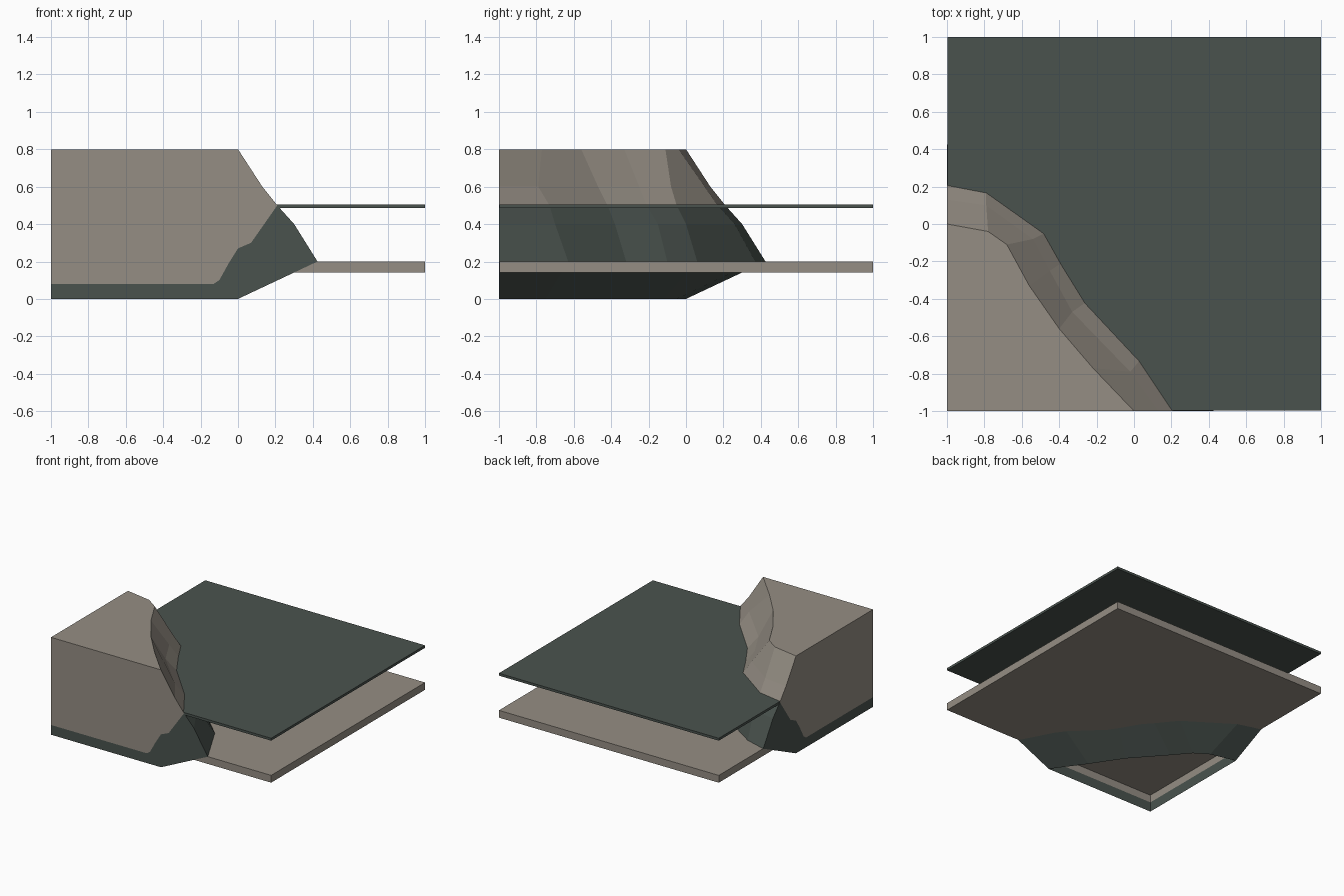
import bpy
import bmesh
from mathutils import Vector

default_cube = bpy.data.objects.get("Cube")
if default_cube:
    bpy.data.objects.remove(default_cube, do_unlink=True)


def make_material(name, rgb):
    material = bpy.data.materials.new(name)
    material.use_nodes = True
    color = (*rgb, 1.0)
    material.diffuse_color = color
    material.node_tree.nodes["Principled BSDF"].inputs["Base Color"].default_value = color
    return material


sand = make_material("sand", (0.30, 0.27, 0.23))
water_green = make_material("water green", (0.068, 0.086, 0.076))
SAND, WET = 0, 1


def finish_object(name, bm, materials):
    mesh = bpy.data.meshes.new(name)
    bm.to_mesh(mesh)
    bm.free()
    for material in materials:
        mesh.materials.append(material)
    obj = bpy.data.objects.new(name, mesh)
    bpy.context.collection.objects.link(obj)
    return obj


def make_sheet(name, bottom, top, material):
    """Square sheet, kept a hair inside the two bank walls."""
    low, high = -0.998, 1.0
    bm = bmesh.new()
    bmesh.ops.create_cube(bm, size=1.0)
    side, middle = high - low, (low + high) / 2
    bmesh.ops.scale(bm, vec=(side, side, top - bottom), verts=bm.verts)
    bmesh.ops.translate(bm, vec=(middle, middle, (top + bottom) / 2), verts=bm.verts)
    return finish_object(name, bm, [material])


# River bed and water surface
make_sheet("river_bed", 0.14, 0.20, sand)
make_sheet("water_surface", 0.485, 0.505, water_green)

# Contours of the bank, from the crest down to the foot
contours = [
    (0.8, [(-1, 0), (-.78, -.04), (-.68, -.11), (-.56, -.33),
           (-.40, -.56), (-.22, -.77), (0, -1)]),
    (0.6, [(-1, .13), (-.79, .10), (-.54, -.08), (-.45, -.25),
           (-.33, -.47), (-.02, -.79), (.13, -1)]),
    (0.5, [(-1, .21), (-.79, .17), (-.48, -.05), (-.39, -.21),
           (-.26, -.42), (.03, -.73), (.21, -1)]),
    (0.4, [(-1, .30), (-.80, .26), (-.42, 0), (-.30, -.15),
           (-.18, -.38), (.12, -.70), (.30, -1)]),
    (0.2, [(-1, .425), (-.82, .37), (-.35, .06), (-.22, -.10),
           (-.09, -.32), (.23, -.63), (.425, -1)]),
    (0.0, [(-1, 0), (-.79, -.05), (-.68, -.12), (-.57, -.25),
           (-.34, -.51), (-.18, -.75), (0, -1)]),
]
rings = [[Vector((x, y, z)) for x, y in path] for z, path in contours]

bank = bmesh.new()


def add_face(points, material_index):
    face = bank.faces.new([bank.verts.new(p) for p in points])
    face.material_index = material_index


# Sloping bank, dry above the waterline and wet below it
for upper, lower in zip(rings, rings[1:]):
    wet = WET if upper[0].z <= 0.5 else SAND
    for i in range(len(upper) - 1):
        add_face((upper[i], lower[i], lower[i + 1], upper[i + 1]), wet)

# Flat top of the bank
add_face(rings[0] + [Vector((-1, -1, 0.8))], SAND)

# Cut walls on the two outer sides, divided along the damp line
damp_line = [(-1, .08), (-.13, .08), (-.10, .10), (-.05, .19),
             (0, .27), (.07, .30), (.21, .50)]
profile = [(ring[-1].x, ring[-1].z) for ring in rings]
dry_outline = damp_line + [profile[1], profile[0], (-1, 0.8)]
wet_outline = damp_line + profile[3:] + [(-1, 0)]
for place in (lambda t, z: (t, -1, z), lambda t, z: (-1, t, z)):
    add_face([place(*p) for p in dry_outline], SAND)
    add_face([place(*p) for p in wet_outline], WET)

# Join the pieces into one shell with an open underside
bmesh.ops.remove_doubles(bank, verts=bank.verts, dist=0.0005)
bmesh.ops.recalc_face_normals(bank, faces=bank.faces)
finish_object("river_bank", bank, [sand, water_green])
